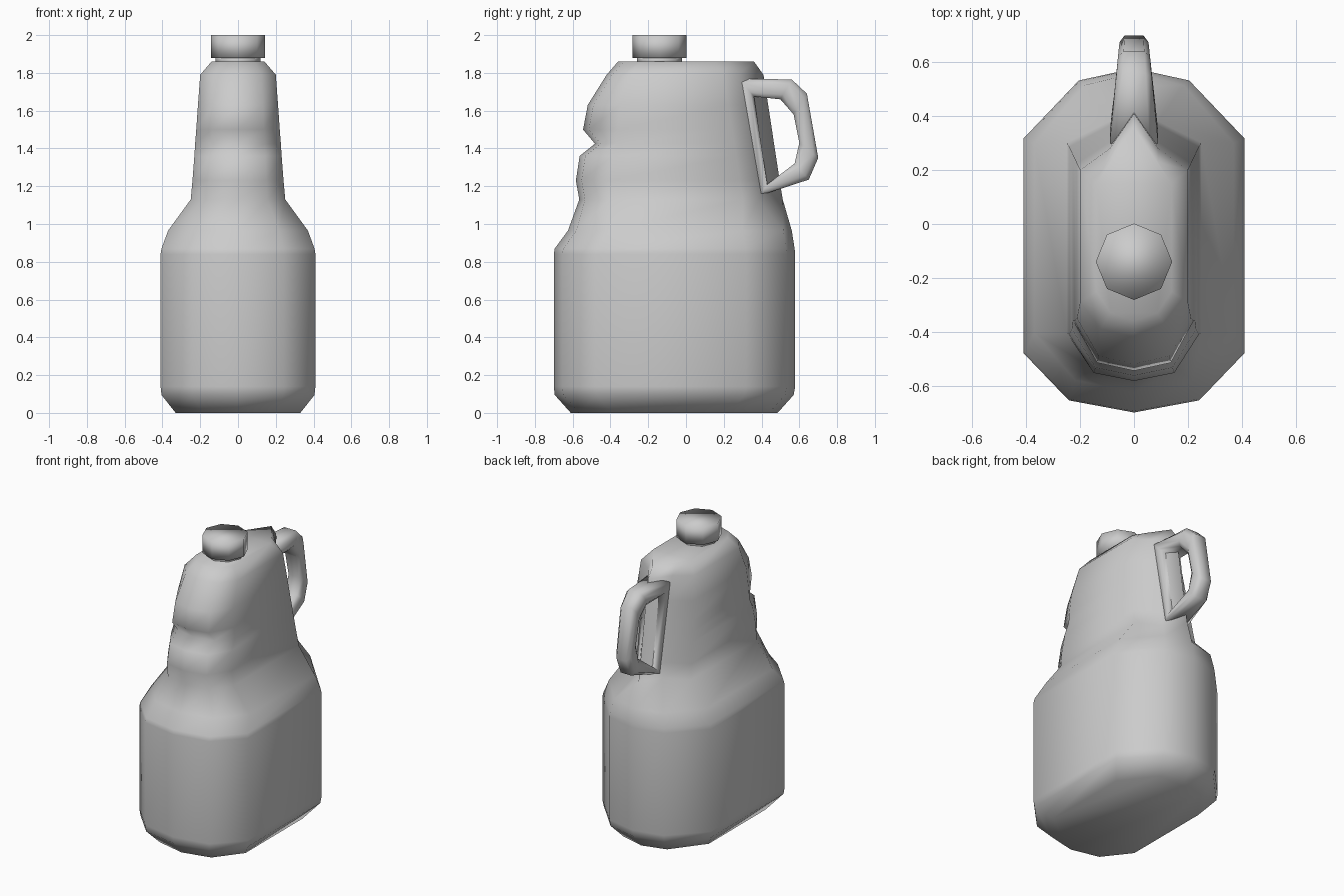
import bpy, bmesh, math

if "Cube" in bpy.data.objects:
    bpy.data.objects.remove(bpy.data.objects["Cube"])


def loft(name, rings, closed=False):
    """Skin equal-length rings of points; cap the ends unless the loft is a loop."""
    bm = bmesh.new()
    vs = [[bm.verts.new(p) for p in r] for r in rings]
    n = len(rings[0])
    pairs = list(zip(vs, vs[1:])) + ([(vs[-1], vs[0])] if closed else [])
    for a, b in pairs:
        for i in range(n):
            j = (i + 1) % n
            bm.faces.new((a[i], a[j], b[j], b[i]))
    if not closed:
        bm.faces.new(vs[0][::-1])
        bm.faces.new(vs[-1])
    bmesh.ops.recalc_face_normals(bm, faces=bm.faces)
    me = bpy.data.meshes.new(name)
    bm.to_mesh(me)
    bm.free()
    for p in me.polygons:
        p.use_smooth = True
    ob = bpy.data.objects.new(name, me)
    bpy.context.collection.objects.link(ob)
    return ob


def body_ring(z, w, yf, yb, upper, front_corner=None):
    """Ten-sided section; the upper part has a narrow ridge at the back."""
    if upper:
        fc, fm, bc, bmid = yf + .16, (.62 * w, yf + .03), yb - .21, (.09, yb - .13)
    else:
        fc, fm, bc, bmid = yf + .22, (.59 * w, yf + .045), yb - .26, (.5 * w, yb - .045)
    if front_corner is not None:
        fc = front_corner
    half = [fm, (w, fc), (w, bc), bmid]
    pts = [(0, yf)] + half + [(0, yb)] + [(-x, y) for x, y in reversed(half)]
    return [(x, y, z) for x, y in pts]


# Body: base, straight label section, shoulder, grooved grip, top
body = [
    body_ring(0, .33, -.61, .485, False),
    body_ring(.095, .405, -.695, .57, False),
    body_ring(.14, .41, -.70, .578, False),
    body_ring(.84, .41, -.70, .578, False),
    body_ring(.87, .405, -.695, .575, False),
    body_ring(.965, .37, -.625, .56, False),
    body_ring(1.13, .25, -.565, .512, True),
    body_ring(1.23, .241, -.583, .496, True, -.41),
    body_ring(1.36, .231, -.563, .476, True, -.39),
    body_ring(1.425, .227, -.482, .466, True, -.36),
    body_ring(1.50, .221, -.545, .455, True, -.36),
    body_ring(1.63, .212, -.52, .435, True, -.35),
    body_ring(1.79, .20, -.42, .41, True, -.29),
    body_ring(1.86, .14, -.36, .36, True, -.25),
]
loft("bottle_body", body)

# Handle: closed loop with a chamfered section, wider where it meets the body
outer = [(.28, 1.77), (.56, 1.765), (.64, 1.69), (.70, 1.35), (.65, 1.235), (.39, 1.15)]
inner = [(.36, 1.675), (.50, 1.66), (.57, 1.58), (.60, 1.43), (.575, 1.32), (.43, 1.21)]
rings = []
for (yo, zo), (yi, zi) in zip(outer, inner):
    w = .09 - .09 * max(0, min(1, (yo - .3) / .4)) * .4
    section = [(.65, 0), (1, .25), (1, .75), (.7, 1)]
    section += [(-s, t) for s, t in reversed(section)]
    rings.append([(s * w, yo + (yi - yo) * t, zo + (zi - zo) * t) for s, t in section])
loft("handle", rings, closed=True)


# Neck and eight-sided cap
def disc(r, z):
    return [(r * math.cos(i * math.pi / 4), -.14 + r * math.sin(i * math.pi / 4), z)
            for i in range(8)]


loft("neck", [disc(.12, 1.84), disc(.12, 1.89)])
loft("cap", [disc(.142, 1.88), disc(.142, 2.0)])
